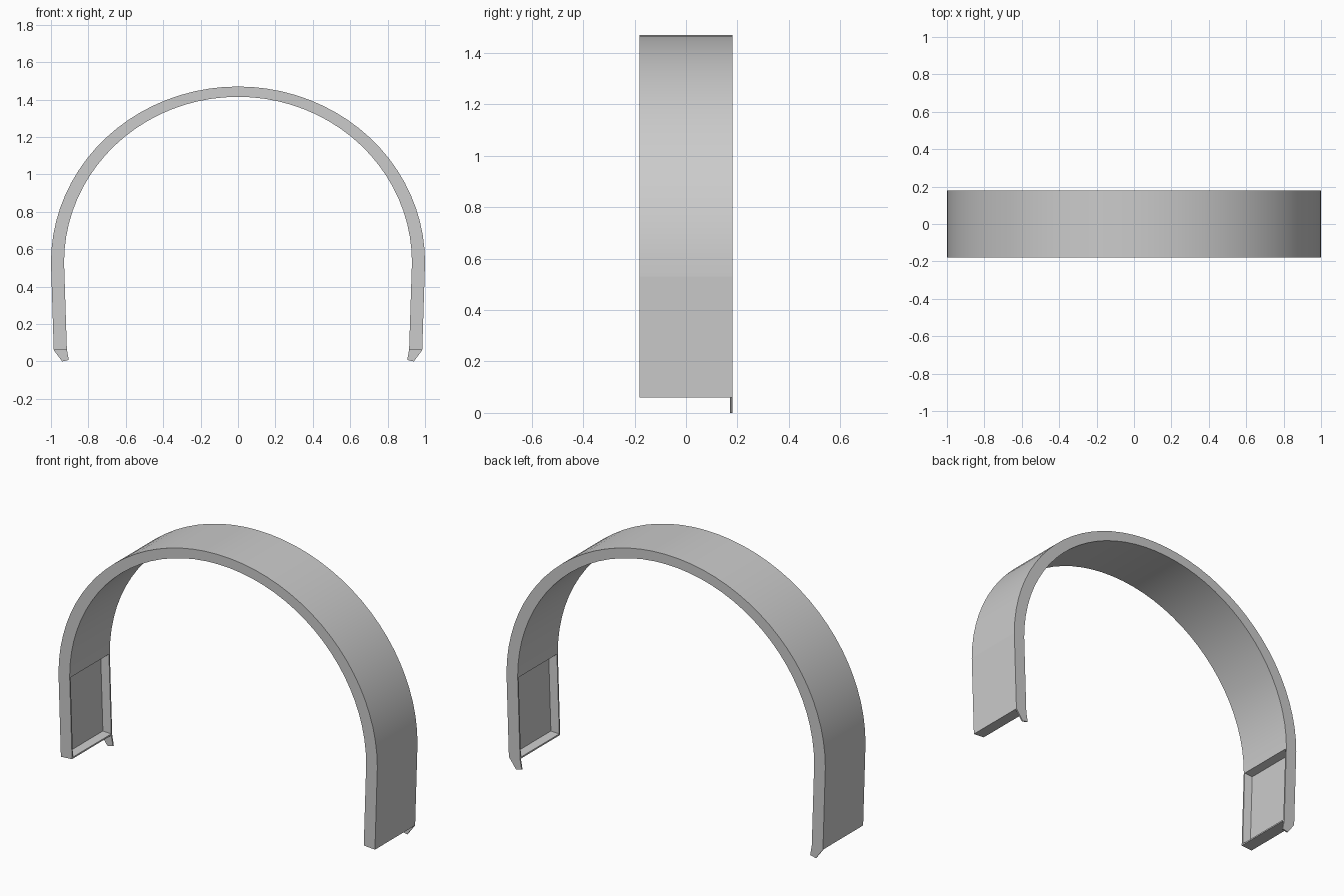
import bpy, bmesh
from math import sin, cos, pi

if "Cube" in bpy.data.objects:
    bpy.data.objects.remove(bpy.data.objects["Cube"])

HALF_W = 0.18   # half depth in y
SPRING = 0.53   # height where the curve meets the legs
SEGS = 40


def finish(bm, name, closed=True):
    if closed:
        bmesh.ops.recalc_face_normals(bm, faces=bm.faces[:])
    mesh = bpy.data.meshes.new(name)
    bm.to_mesh(mesh)
    bm.free()
    ob = bpy.data.objects.new(name, mesh)
    bpy.context.collection.objects.link(ob)
    bpy.ops.object.select_all(action='DESELECT')
    ob.select_set(True)
    bpy.context.view_layer.objects.active = ob
    bpy.ops.object.shade_smooth_by_angle(angle=0.6)
    return ob


# Curved band: rectangular section swept over half an ellipse
bm = bmesh.new()
rings = []
for i in range(SEGS + 1):
    a = pi * i / SEGS
    rings.append([bm.verts.new((rx * cos(a), y, SPRING + rz * sin(a)))
                  for rx, rz, y in ((1.0, 0.94, -HALF_W), (1.0, 0.94, HALF_W),
                                    (0.93, 0.885, HALF_W), (0.93, 0.885, -HALF_W))])
for r, s in zip(rings, rings[1:]):
    for k in range(4):
        n = (k + 1) % 4
        bm.faces.new((r[k], r[n], s[n], s[k]))
bm.faces.new(rings[0])
bm.faces.new(rings[-1])
finish(bm, "arch_band")


def leg(side, name):
    # Tapered box whose inner face is sunk to leave a framed recess
    bm = bmesh.new()
    profile = ((1.0, SPRING), (0.93, SPRING), (0.915, 0.065), (0.985, 0.06))
    front = [bm.verts.new((side * x, -HALF_W, z)) for x, z in profile]
    back = [bm.verts.new((side * x, HALF_W, z)) for x, z in profile]
    bm.faces.new(front)
    bm.faces.new(back)
    inner = None
    for k in range(4):
        n = (k + 1) % 4
        f = bm.faces.new((front[k], front[n], back[n], back[k]))
        if k == 1:
            inner = f
    bmesh.ops.recalc_face_normals(bm, faces=bm.faces[:])
    bmesh.ops.inset_region(bm, faces=[inner], thickness=0.012)
    bmesh.ops.inset_region(bm, faces=[inner], thickness=0.014, depth=-0.045)
    finish(bm, name)


def tab(side, name):
    # Thin hooked tab under the back edge of the leg
    bm = bmesh.new()
    pts = ((0.985, 0.06), (0.94, 0.0), (0.905, 0.008), (0.915, 0.065))
    rows = [[bm.verts.new((side * x, y, z)) for x, z in pts]
            for y in (HALF_W, HALF_W - 0.008)]
    for r in rows:
        bm.faces.new(r)
    for k in range(4):
        n = (k + 1) % 4
        bm.faces.new((rows[0][k], rows[0][n], rows[1][n], rows[1][k]))
    finish(bm, name)


for side, label in ((-1, "left"), (1, "right")):
    leg(side, label + "_leg")
    tab(side, label + "_tab")
